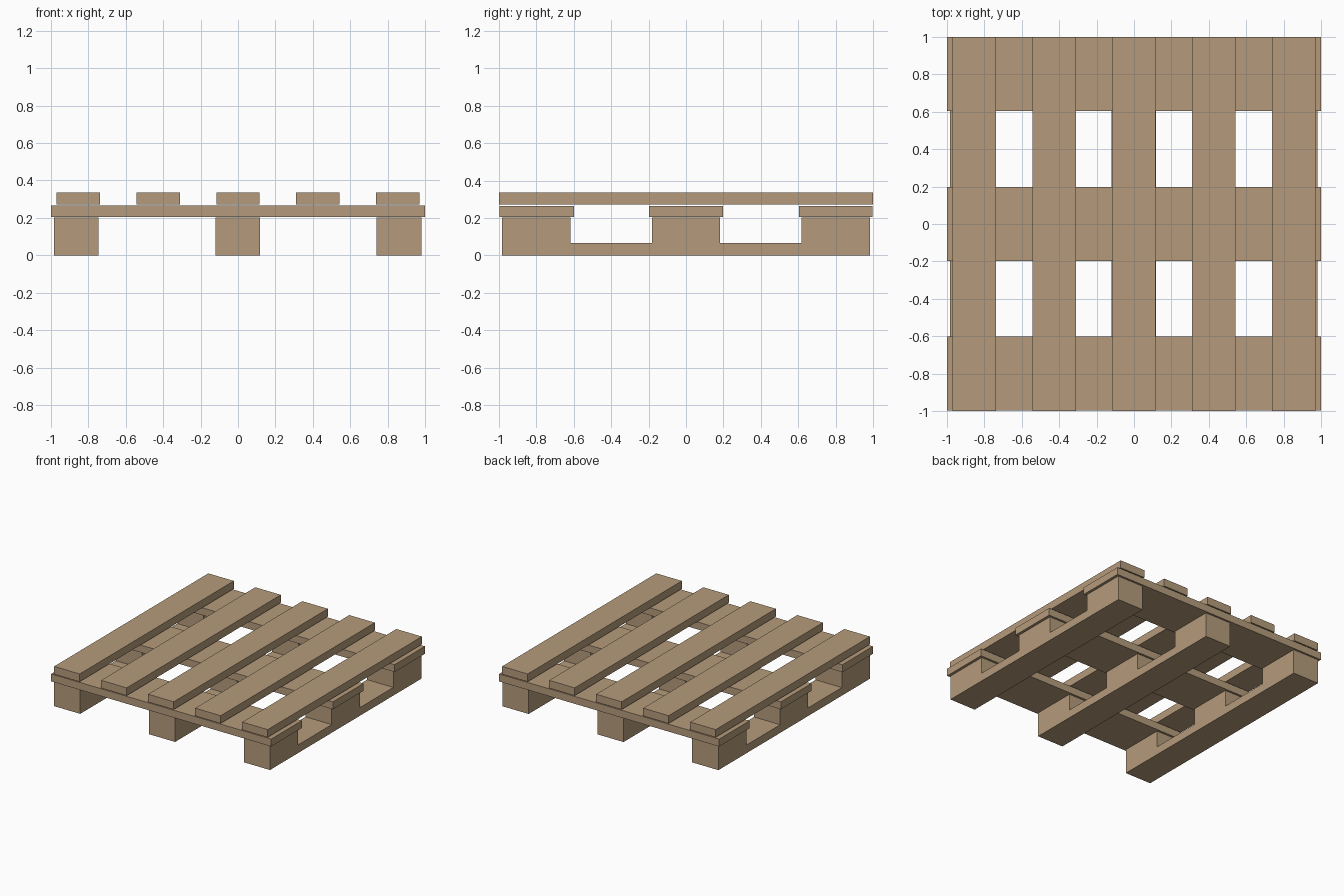
import bpy, bmesh

if "Cube" in bpy.data.objects:
    bpy.data.objects.remove(bpy.data.objects["Cube"])

wood = bpy.data.materials.new("wood")
wood.diffuse_color = (0.46, 0.33, 0.20, 1)
wood.use_nodes = True
wood.node_tree.nodes["Principled BSDF"].inputs["Base Color"].default_value = wood.diffuse_color


def finish(name, bm):
    bmesh.ops.recalc_face_normals(bm, faces=bm.faces)
    mesh = bpy.data.meshes.new(name)
    bm.to_mesh(mesh)
    bm.free()
    mesh.materials.append(wood)
    ob = bpy.data.objects.new(name, mesh)
    bpy.context.collection.objects.link(ob)
    return ob


def board(name, x, y, z):
    """Box given as (min, max) ranges."""
    bm = bmesh.new()
    bmesh.ops.create_cube(bm, size=1)
    for v in bm.verts:
        v.co = [r[0] if c < 0 else r[1] for c, r in zip(v.co, (x, y, z))]
    return finish(name, bm)


def runner(name, x0, x1):
    """Notched side profile in the y-z plane, extruded along x."""
    half = [(0.182, 0.067), (0.617, 0.067), (0.617, 0.203), (0.983, 0.203), (0.983, 0)]
    half = [(0.182, 0.203)] + half
    profile = half + [(-y, z) for y, z in reversed(half)]
    bm = bmesh.new()
    face = bm.faces.new([bm.verts.new((x0, y, z)) for y, z in profile])
    ext = bmesh.ops.extrude_face_region(bm, geom=[face], use_keep_orig=True)
    new = [g for g in ext["geom"] if isinstance(g, bmesh.types.BMVert)]
    bmesh.ops.translate(bm, verts=new, vec=(x1 - x0, 0, 0))
    return finish(name, bm)


# Notched runners on the ground
for side, x in (("left", -0.864), ("middle", -0.002), ("right", 0.86)):
    runner(f"{side}_runner", x - 0.119, x + 0.119)

# Wide cross boards
for side, y in (("front", (-0.997, -0.6)), ("middle", (-0.198, 0.198)), ("back", (0.603, 0.998))):
    board(f"{side}_cross_board", (-1, 1), y, (0.204, 0.265))

# Top deck slats
for i in range(5):
    x = (i - 2) * 0.427
    board(f"deck_slat_{i + 1}", (x - 0.116, x + 0.116), (-1, 1), (0.272, 0.336))
